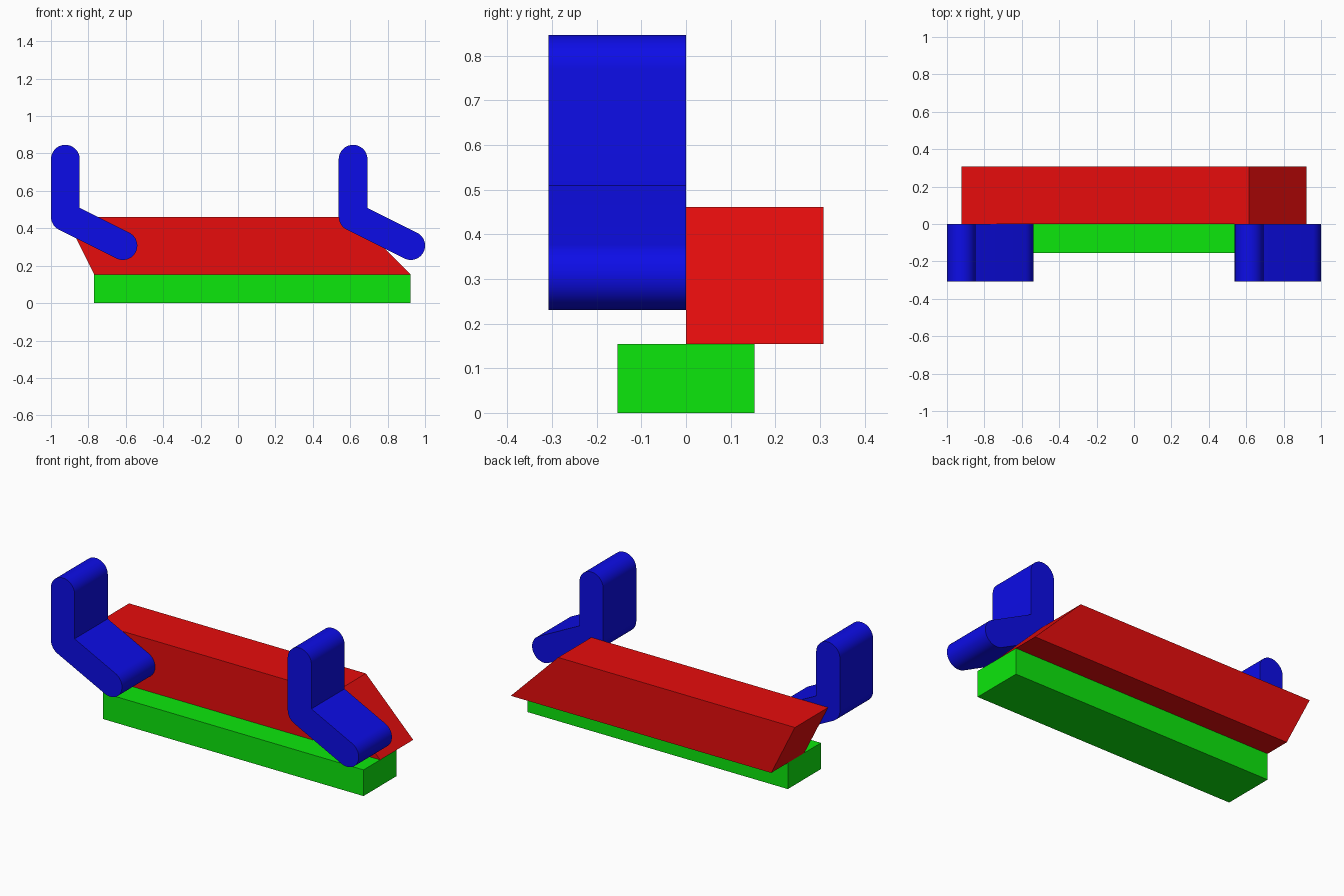
import bpy, bmesh, math

if "Cube" in bpy.data.objects:
    bpy.data.objects.remove(bpy.data.objects["Cube"])

U = 2 / 13  # design module


def material(name, color):
    m = bpy.data.materials.new(name)
    m.diffuse_color = (*color, 1)
    m.use_nodes = True
    m.node_tree.nodes["Principled BSDF"].inputs["Base Color"].default_value = m.diffuse_color
    return m


green = material("green", (0.004, 0.82, 0.004))
red = material("red", (0.82, 0.004, 0.004))
blue = material("blue", (0.004, 0.004, 0.82))


def extrude_profile(name, profile, y0, y1, mat):
    """Solid from an x-z outline, extruded along y."""
    bm = bmesh.new()
    face = bm.faces.new([bm.verts.new((x, y0, z)) for x, z in profile])
    side = bmesh.ops.extrude_face_region(bm, geom=[face])["geom"]
    verts = [g for g in side if isinstance(g, bmesh.types.BMVert)]
    bmesh.ops.translate(bm, verts=verts, vec=(0, y1 - y0, 0))
    bmesh.ops.recalc_face_normals(bm, faces=bm.faces)
    mesh = bpy.data.meshes.new(name)
    bm.to_mesh(mesh)
    bm.free()
    mesh.materials.append(mat)
    ob = bpy.data.objects.new(name, mesh)
    bpy.context.collection.objects.link(ob)
    return ob


def arc(cx, cz, r, a0, a1, steps):
    return [(cx + r * math.cos(a0 + (a1 - a0) * i / steps),
             cz + r * math.sin(a0 + (a1 - a0) * i / steps))
            for i in range(steps + 1)]


# Base block
extrude_profile("base_bar",
                [(-5 * U, 0), (6 * U, 0), (6 * U, U), (-5 * U, U)],
                -U, U, green)

# Slant-ended block behind the brackets
extrude_profile("slanted_block",
                [(-5 * U, U), (6 * U, U), (4 * U, 3 * U), (-6 * U, 3 * U)],
                0, 2 * U, red)


# Bent brackets: constant-width bar with rounded ends and outer bend
def bracket(name, x):
    r = U / 2
    n = math.atan2(2, 1)              # upward normal of the sloping arm
    top, bend, tip = (x, 5 * U), (x, 3 * U), (x + 2 * U, 2 * U)
    inner_z = bend[1] + r * (math.sqrt(5) - 1) / 2
    outline = arc(*top, r, 0, math.pi, 24)
    outline += arc(*bend, r, math.pi, math.pi + n, 10)
    outline += arc(*tip, r, n - math.pi, n, 24)
    outline.append((x + r, inner_z))
    ob = extrude_profile(name, outline, -2 * U, 0, blue)
    bpy.ops.object.select_all(action='DESELECT')
    ob.select_set(True)
    bpy.context.view_layer.objects.active = ob
    bpy.ops.object.shade_smooth_by_angle(angle=math.radians(20))


bracket("left_bracket", -6 * U)
bracket("right_bracket", 4 * U)
